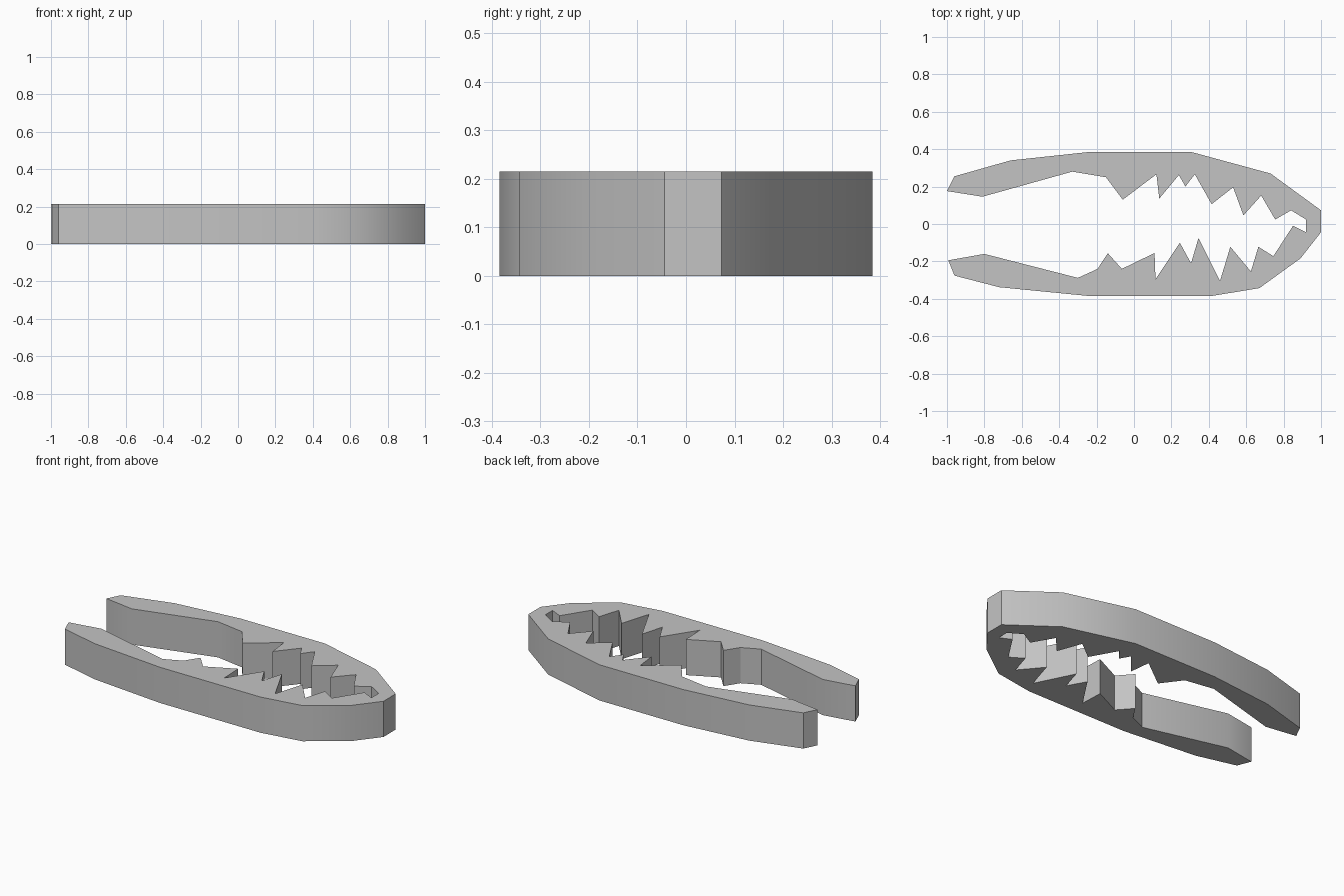
import bpy
import bmesh
import math
from mathutils import Vector

THICKNESS = 0.215

# Remove the default cube
default_cube = bpy.data.objects.get("Cube")
if default_cube:
    bpy.data.objects.remove(default_cube, do_unlink=True)


def make_material(name, colour):
    material = bpy.data.materials.new(name)
    material.use_nodes = True
    material.diffuse_color = colour
    shader = material.node_tree.nodes["Principled BSDF"]
    shader.inputs["Base Color"].default_value = colour
    return material


def extrude_outline(name, outline, height, material):
    """Turn a closed flat outline into a solid plate standing on the ground."""
    bm = bmesh.new()
    base = bm.faces.new([bm.verts.new((x, y, 0)) for x, y in outline])
    result = bmesh.ops.extrude_face_region(bm, geom=[base], use_keep_orig=True)
    raised = [item for item in result["geom"] if isinstance(item, bmesh.types.BMVert)]
    bmesh.ops.translate(bm, verts=raised, vec=Vector((0, 0, height)))
    bmesh.ops.recalc_face_normals(bm, faces=bm.faces)
    mesh = bpy.data.meshes.new(name)
    bm.to_mesh(mesh)
    bm.free()
    mesh.materials.append(material)
    part = bpy.data.objects.new(name, mesh)
    bpy.context.collection.objects.link(part)
    return part


# Back arm: outer curve from nose to tip, then inner edge up to the teeth
back_arm = [(1, .073), (.73, .27), (.31, .384), (-.25, .384), (-.66, .34),
            (-.96, .255), (-1, .176), (-.81, .146), (-.33, .28), (-.15, .25)]
back_teeth = [(-.06, .13), (.12, .266), (.135, .136), (.24, .262), (.275, .2),
              (.325, .266), (.415, .106), (.53, .196), (.585, .046),
              (.68, .152), (.755, .024), (.84, .073)]

# Notch at the closed end, where both arms join
throat = [(.92, .024), (.92, -.044), (.85, -.01)]

# Front arm: teeth from the throat outwards, then inner edge and outer curve
front_teeth = [(.745, -.172), (.665, -.122), (.625, -.254), (.515, -.122),
               (.46, -.304), (.345, -.074), (.305, -.21), (.245, -.1),
               (.115, -.296), (.11, -.155), (-.065, -.24), (-.14, -.156)]
front_arm = [(-.195, -.24), (-.3, -.288), (-.8, -.16), (-.993, -.194),
             (-.96, -.276), (-.72, -.338), (-.25, -.384), (.42, -.384),
             (.67, -.343), (.89, -.184), (1, -.044)]

grey = make_material("plain grey", (0.55, 0.55, 0.55, 1))
outline = back_arm + back_teeth + throat + front_teeth + front_arm
clip = extrude_outline("toothed_hair_clip", outline, THICKNESS, grey)

# Smooth the curved outer walls and keep the teeth and rims crisp
bpy.ops.object.select_all(action="DESELECT")
clip.select_set(True)
bpy.context.view_layer.objects.active = clip
bpy.ops.object.shade_smooth_by_angle(angle=math.radians(30))
